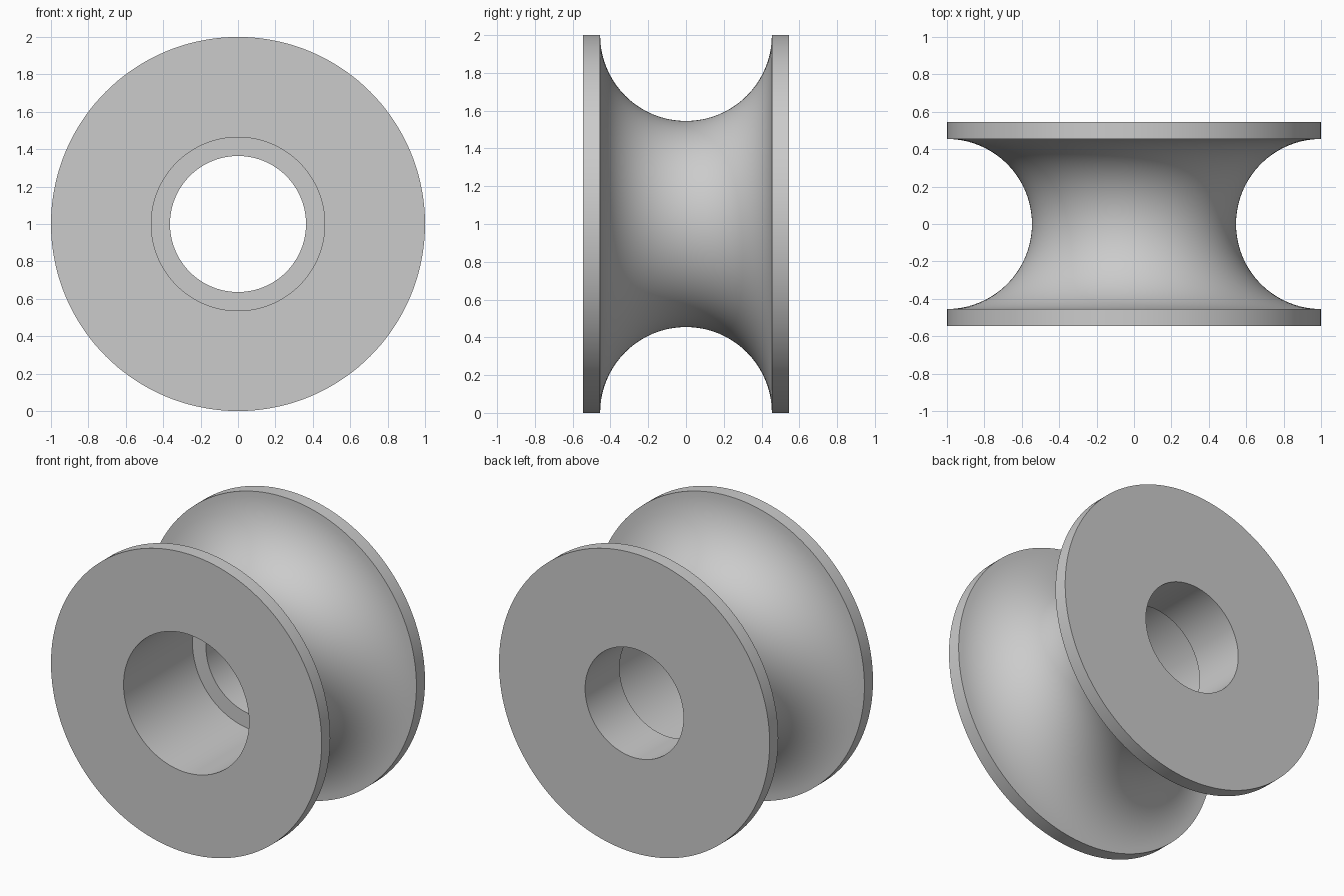
import bpy
import bmesh
from math import pi, sin, cos
from mathutils import Vector, Matrix

if "Cube" in bpy.data.objects:
    bpy.data.objects.remove(bpy.data.objects["Cube"], do_unlink=True)

UNIT = 1 / 11            # rim radius is eleven units
RIM = 11 * UNIT
HALF_WIDTH = 6 * UNIT
GROOVE = 5 * UNIT        # radius of the round groove
FRONT_BORE = 5.1 * UNIT
BACK_BORE = 4 * UNIT
STEP_Y = 2 * UNIT        # where the wide bore meets the narrow one
ARC_STEPS = 40
SEGMENTS = 144

# Plain grey material
grey = bpy.data.materials.new("plain_grey")
grey.use_nodes = True
colour = (0.6, 0.6, 0.6, 1)
grey.diffuse_color = colour
grey.node_tree.nodes["Principled BSDF"].inputs["Base Color"].default_value = colour

# Closed profile as (radius, y): stepped bore, side faces and round groove
profile = [(BACK_BORE, HALF_WIDTH), (BACK_BORE, STEP_Y),
           (FRONT_BORE, STEP_Y), (FRONT_BORE, -HALF_WIDTH),
           (RIM, -HALF_WIDTH)]
for i in range(ARC_STEPS + 1):
    a = pi * i / ARC_STEPS
    profile.append((RIM - GROOVE * sin(a), -GROOVE * cos(a)))
profile.append((RIM, HALF_WIDTH))

# Revolve the profile around the y axis
bm = bmesh.new()
verts = [bm.verts.new((0, y, r)) for r, y in profile]
edges = [bm.edges.new((v, verts[(i + 1) % len(verts)]))
         for i, v in enumerate(verts)]
bmesh.ops.spin(bm, geom=verts + edges, cent=(0, 0, 0), axis=(0, 1, 0),
               angle=2 * pi, steps=SEGMENTS, use_merge=True)
bmesh.ops.remove_doubles(bm, verts=bm.verts, dist=0.0001)
bmesh.ops.recalc_face_normals(bm, faces=bm.faces)
bmesh.ops.transform(bm, matrix=Matrix.Translation(Vector((0, 0, RIM))), verts=bm.verts)

mesh = bpy.data.meshes.new("grooved_wheel")
bm.to_mesh(mesh)
bm.free()
mesh.materials.append(grey)
wheel = bpy.data.objects.new("grooved_wheel", mesh)
bpy.context.collection.objects.link(wheel)

# Smooth curves, sharp rims
bpy.ops.object.select_all(action="DESELECT")
wheel.select_set(True)
bpy.context.view_layer.objects.active = wheel
bpy.ops.object.shade_smooth_by_angle(angle=pi / 6)
